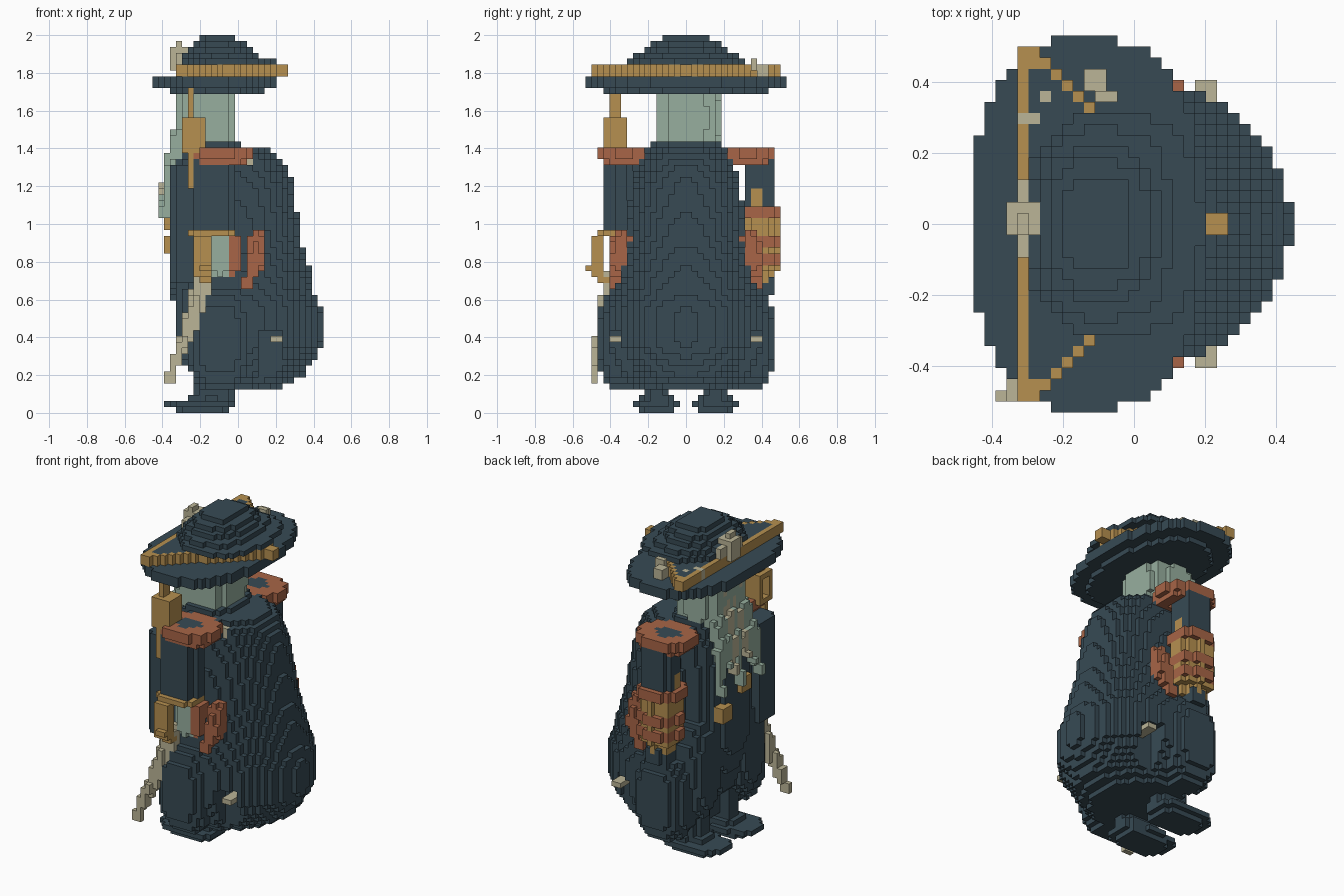
import bpy, bmesh, math
from mathutils import Vector

cube = bpy.data.objects.get("Cube")
if cube:
    bpy.data.objects.remove(cube)

V = 1 / 32                      # cell size
NX, NY, NZ = 29, 34, 64
owner, parts = {}, {}


def make_material(name, rgb):
    col = [(c / 255 / 12.92) if c < 11 else ((c / 255 + 0.055) / 1.055) ** 2.4 for c in rgb] + [1]
    m = bpy.data.materials.new(name)
    m.use_nodes = True
    m.diffuse_color = col
    m.node_tree.nodes["Principled BSDF"].inputs["Base Color"].default_value = col
    return m


SLATE = make_material("dark_slate", (55, 74, 84))
AMBER = make_material("amber", (182, 144, 80))
COPPER = make_material("copper", (168, 101, 71))
BONE = make_material("bone", (187, 181, 151))
GREEN = make_material("pale_green", (151, 175, 159))

CENTRES = [((i + 0.5 - NX / 2) * V, (j + 0.5 - NY / 2) * V, (k + 0.5) * V, (i, j, k))
           for i in range(NX) for j in range(NY) for k in range(NZ)]


# Shape tests
def box(lo, hi):
    return lambda x, y, z: (lo[0] < x < hi[0] and lo[1] < y < hi[1] and lo[2] < z < hi[2])


def ball(c, r, p=2):
    return lambda x, y, z: sum(abs((a - b) / s) ** p for a, b, s in zip((x, y, z), c, r)) < 1


def disc(c, rx, ry, z0, z1, p=2):
    return lambda x, y, z: z0 < z < z1 and abs((x - c[0]) / rx) ** p + abs((y - c[1]) / ry) ** p < 1


def tube(a, b, r0, r1):
    a, d = Vector(a), Vector(b) - Vector(a)

    def test(x, y, z):
        q = Vector((x, y, z)) - a
        t = max(0, min(1, q.dot(d) / d.length_squared))
        return (q - d * t).length < r0 + (r1 - r0) * t
    return test


def lofted(rows):
    # Rows hold height, centre x, radius x, radius y
    def test(x, y, z):
        for (z0, *p), (z1, *q) in zip(rows, rows[1:]):
            if z0 <= z < z1:
                t = (z - z0) / (z1 - z0)
                c, rx, ry = (m + (n - m) * t for m, n in zip(p, q))
                return ((x - c) / rx) ** 2 + (y / ry) ** 2 < 1
        return False
    return test


def union(*tests):
    return lambda x, y, z: any(t(x, y, z) for t in tests)


def minus(a, b):
    return lambda x, y, z: a(x, y, z) and not b(x, y, z)


def add(name, mat, test, mirror=False):
    # Earlier parts keep their cells
    parts[name] = (mat, [])
    for x, y, z, key in CENTRES:
        if key not in owner and test(x, abs(y) if mirror else y, z):
            owner[key] = name
            parts[name][1].append(key)


# Hat
def triangle(grow):
    return lambda x, y: x > -0.31 - grow and x + 1.13 * abs(y) < 0.25 + grow


outer, inner = triangle(0.02), triangle(-0.02)
add("hat_emblem", BONE, union(box((-0.36, -0.03, 1.81), (-0.26, 0.06, 1.94)),
                              box((-0.33, -0.08, 1.84), (-0.29, 0.11, 1.91)),
                              box((-0.33, -0.03, 1.87), (-0.29, 0.04, 1.97))))
add("hat_feather", BONE, union(tube((-0.12, 0.42, 1.8), (-0.08, 0.36, 1.84), 0.03, 0.03),
                               box((-0.26, 0.34, 1.78), (-0.23, 0.37, 1.84)),
                               box((-0.32, 0.28, 1.78), (-0.26, 0.31, 1.85))))
add("hat_trim", AMBER, lambda x, y, z: 1.78 < z < 1.845 and abs(y) < 0.52
    and outer(x, y) and not inner(x, y))
add("hat_brim", SLATE, union(disc((-0.13, 0), 0.33, 0.525, 1.72, 1.78, 2.5),
                             disc((-0.12, 0), 0.25, 0.43, 1.685, 1.72, 2.3)))
add("hat_fold", SLATE, lambda x, y, z: 1.78 < z < 1.845 and abs(y) < 0.5 and inner(x, y))
add("hat_crown", SLATE, union(
    disc((-0.06, 0), 0.25, 0.31, 1.84, 1.875, 2.5), disc((-0.09, 0), 0.2, 0.27, 1.87, 1.91, 2.5),
    disc((-0.1, 0), 0.17, 0.22, 1.9, 1.94, 2.5), disc((-0.1, 0), 0.14, 0.18, 1.93, 1.97, 2.5),
    disc((-0.1, 0), 0.1, 0.14, 1.96, 2.01, 2.5)))

# Head and tentacle beard
add("eyes", BONE, box((-0.33, 0.05, 1.6), (-0.29, 0.1, 1.64)), True)
for n in range(7):
    y = -0.15 + n * 0.055
    low = 1.06 + 0.07 * (n % 3)
    mat = BONE if n in (2, 4) else GREEN
    add(f"beard_tentacle_{n + 1}", mat, union(
        tube((-0.3, y * 0.7, 1.52), (-0.36, y, 1.3), 0.035, 0.03),
        tube((-0.36, y, 1.3), (-0.39, y * 1.1, low), 0.03, 0.022)))
add("head", GREEN, lambda x, y, z: 1.4 < z < 1.69 and ball((-0.18, 0.005, 1.56), (0.155, 0.17, 0.22), 4)(x, y, z))

# Lantern hanging from the hat
add("lantern", AMBER, minus(box((-0.31, -0.44, 1.375), (-0.16, -0.31, 1.55)),
                            box((-0.33, -0.405, 1.41), (-0.22, -0.345, 1.52))))
add("lantern_strap", AMBER, union(box((-0.26, -0.41, 1.55), (-0.22, -0.34, 1.72)),
                                  box((-0.26, -0.45, 1.2), (-0.22, -0.4, 1.38))))

# Shoulder pieces
add("shoulder_top", SLATE, disc((-0.11, 0.33), 0.085, 0.065, 1.34, 1.42), True)
add("shoulder_fringe", COPPER, union(disc((-0.1, 0.33), 0.17, 0.135, 1.34, 1.42, 2.6),
                                     minus(disc((-0.1, 0.33), 0.15, 0.12, 1.3, 1.345, 2.6),
                                           box((-0.2, 0.27, 1.2), (-0.02, 0.36, 1.4)))), True)
add("collar_clasp", BONE, box((0, -0.21, 1.32), (0.07, -0.15, 1.38)))

# Armoured arm on the +y side
AX, AY = -0.1, 0.385
add("armour_rings", COPPER, union(disc((AX, AY), 0.13, 0.115, 1.03, 1.1, 2.6),
                                  disc((AX, AY), 0.12, 0.11, 0.87, 0.94, 2.6),
                                  disc((AX, AY), 0.12, 0.11, 0.77, 0.83, 2.6)))
add("armour_sleeve", AMBER, union(disc((AX, AY), 0.11, 0.1, 0.75, 1.1, 2.6),
                                  disc((AX, AY - 0.01), 0.09, 0.07, 1.1, 1.19),
                                  disc((AX, AY), 0.08, 0.07, 0.7, 0.75)))
add("upper_arm", SLATE, disc((AX, AY), 0.1, 0.085, 1.1, 1.35, 2.6))
add("arm_tip", SLATE, disc((AX, 0.41), 0.07, 0.055, 0.64, 0.72))

# Sword arm on the -y side
add("sword_guard", AMBER, union(box((-0.24, -0.5, 0.72), (-0.13, -0.44, 0.95)),
                                box((-0.21, -0.54, 0.74), (-0.14, -0.44, 0.79)),
                                box((-0.21, -0.47, 0.68), (-0.14, -0.42, 0.73))))
add("cuff", AMBER, disc((-0.14, -0.375), 0.115, 0.1, 0.93, 0.97, 4))
add("hand", GREEN, ball((-0.1, -0.34, 0.84), (0.065, 0.08, 0.13), 2.5))
add("hand_wrap", COPPER, ball((-0.03, -0.36, 0.84), (0.05, 0.06, 0.11), 2.5))
add("sword_blade", BONE, union(tube((-0.18, -0.38, 0.72), (-0.24, -0.43, 0.5), 0.055, 0.045),
                               tube((-0.24, -0.43, 0.5), (-0.36, -0.485, 0.19), 0.045, 0.025)))
add("sword_arm", SLATE, union(disc((-0.14, -0.35), 0.11, 0.09, 0.97, 1.35, 2.6),
                              disc((-0.26, -0.3), 0.1, 0.1, 0.68, 1.3, 2.6)))

# Coat fittings
add("coat_clasps", COPPER, union(tube((0.1, 0.34, 0.92), (0.09, 0.36, 0.8), 0.045, 0.05),
                                 tube((0.09, 0.36, 0.8), (0.05, 0.38, 0.68), 0.045, 0.03)), True)
add("coat_studs", BONE, box((0.16, 0.28, 0.36), (0.23, 0.41, 0.4)), True)
add("belt_buckle", AMBER, union(box((-0.4, 0.08, 0.85), (-0.33, 0.2, 0.95)),
                                box((-0.4, -0.08, 0.98), (-0.34, 0, 1.06))))

# Torso, cape and skirts
add("torso", SLATE, lofted([(0.3, -0.15, 0.12, 0.2), (0.5, -0.15, 0.17, 0.25),
                            (0.7, -0.16, 0.21, 0.27), (1.3, -0.16, 0.2, 0.26),
                            (1.43, -0.14, 0.16, 0.2)]))
cape = lofted([(0.13, -0.02, 0.24, 0.27), (0.2, -0.03, 0.38, 0.34), (0.3, -0.03, 0.44, 0.39),
               (0.37, -0.03, 0.475, 0.42), (0.53, -0.03, 0.475, 0.42), (0.62, -0.03, 0.44, 0.4),
               (0.75, -0.03, 0.41, 0.36), (0.9, -0.03, 0.37, 0.32), (1.1, -0.03, 0.335, 0.3),
               (1.25, -0.03, 0.31, 0.275), (1.32, -0.03, 0.28, 0.25), (1.38, -0.03, 0.23, 0.23),
               (1.42, -0.03, 0.12, 0.16)])
stud_gap = box((0.12, 0.27, 0.1), (0.25, 0.6, 0.44))
add("cape", SLATE, lambda x, y, z: x > -0.16 and cape(x, y, z) and not stud_gap(x, abs(y), z))
add("coat_skirt", SLATE, ball((-0.1, 0.335, 0.39), (0.17, 0.14, 0.27), 2.6), True)
add("front_panel", SLATE, ball((-0.22, 0.22, 0.55), (0.12, 0.12, 0.32), 2.5), True)

# Legs and boots
add("legs", SLATE, disc((-0.13, 0.15), 0.1, 0.07, 0.06, 0.35, 3), True)
add("boots", SLATE, union(disc((-0.18, 0.15), 0.145, 0.1, 0, 0.032, 3),
                          disc((-0.195, 0.165), 0.195, 0.12, 0.031, 0.063, 2.6),
                          disc((-0.15, 0.15), 0.13, 0.085, 0.06, 0.095, 3)), True)

# Turn each part's exposed cell sides into a mesh
SIDES = [(axis, s) for axis in range(3) for s in (0, 1)]
for name, (mat, cells) in parts.items():
    bm, verts = bmesh.new(), {}

    def corner(p):
        if p not in verts:
            verts[p] = bm.verts.new(((p[0] - NX / 2) * V, (p[1] - NY / 2) * V, p[2] * V))
        return verts[p]

    for cell in cells:
        for axis, s in SIDES:
            near = list(cell)
            near[axis] += 2 * s - 1
            if tuple(near) in owner:
                continue
            u, w = (axis + 1) % 3, (axis + 2) % 3
            loop = []
            for du, dw in ((0, 0), (1, 0), (1, 1), (0, 1)):
                p = list(cell)
                p[axis] += s
                p[u] += du
                p[w] += dw
                loop.append(corner(tuple(p)))
            bm.faces.new(loop if s else loop[::-1])
    mesh = bpy.data.meshes.new(name)
    bm.to_mesh(mesh)
    bm.free()
    mesh.materials.append(mat)
    if mesh.polygons:
        bpy.context.collection.objects.link(bpy.data.objects.new(name, mesh))
